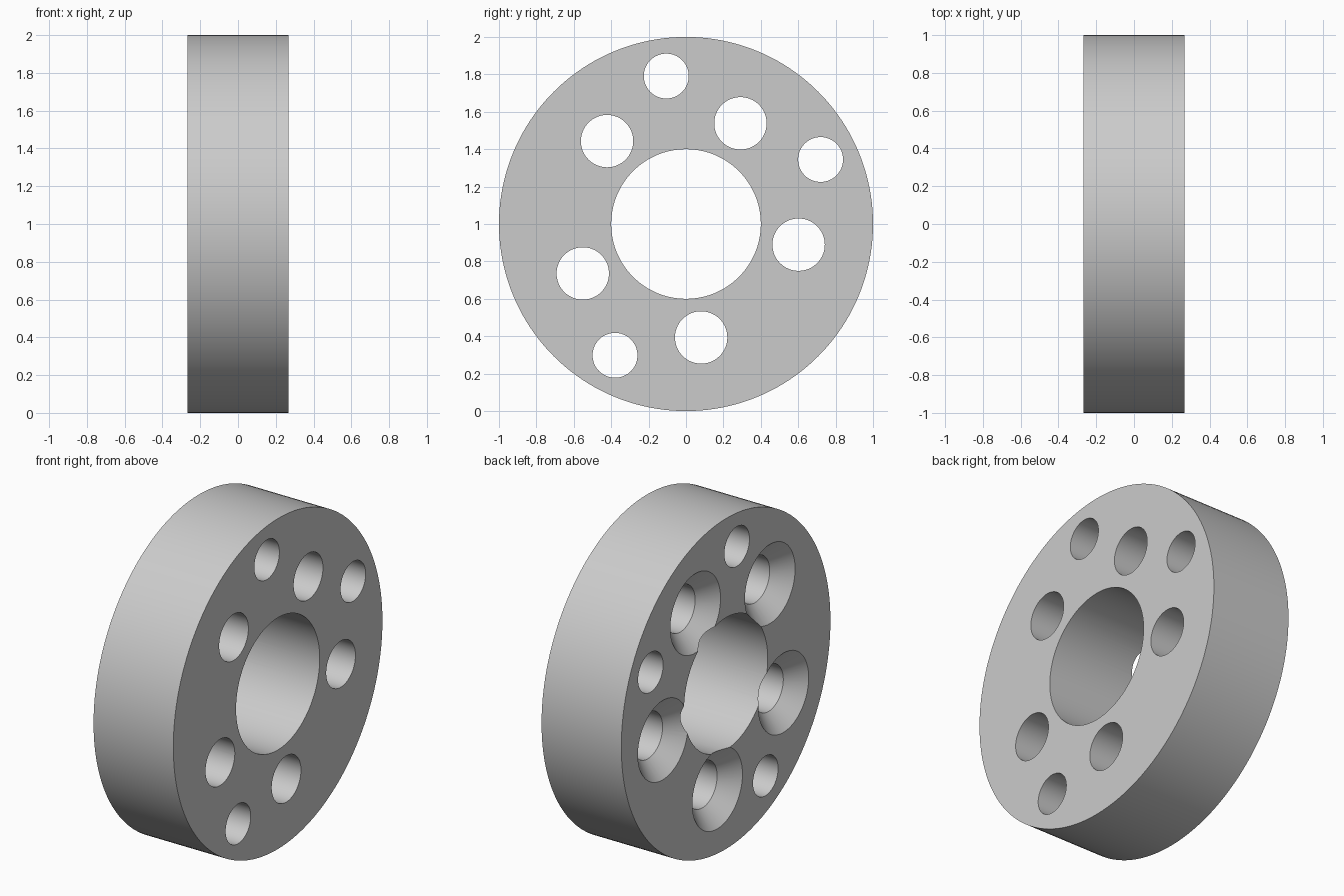
import bpy
import bmesh
from math import cos, sin, radians, pi

cube = bpy.data.objects.get("Cube")
if cube:
    bpy.data.objects.remove(cube, do_unlink=True)

HALF = 0.267      # half thickness along x
OVER = 0.1        # how far cutters reach past the faces

metal = bpy.data.materials.new("grey metal")
metal.use_nodes = True
metal.diffuse_color = (0.6, 0.6, 0.6, 1)
metal.node_tree.nodes["Principled BSDF"].inputs["Base Color"].default_value = (0.6, 0.6, 0.6, 1)


def turned(name, profile, y=0.0, z=1.0, sides=64):
    """Solid turned about an axis along x; profile lists (x, radius)."""
    bm = bmesh.new()
    rings = []
    for x, r in profile:
        rings.append([bm.verts.new((x, y + r * cos(2 * pi * i / sides), z + r * sin(2 * pi * i / sides)))
                      for i in range(sides)])
    for a, b in zip(rings, rings[1:]):
        for i in range(sides):
            j = (i + 1) % sides
            bm.faces.new((a[i], a[j], b[j], b[i]))
    bm.faces.new(rings[0])
    bm.faces.new(rings[-1])
    bmesh.ops.recalc_face_normals(bm, faces=bm.faces)
    mesh = bpy.data.meshes.new(name)
    bm.to_mesh(mesh)
    bm.free()
    mesh.materials.append(metal)
    obj = bpy.data.objects.new(name, mesh)
    bpy.context.collection.objects.link(obj)
    return obj


def on_circle(radius, degrees):
    a = radians(degrees)
    return radius * cos(a), 1 + radius * sin(a)


# Thick disc
disc = turned("spacer_disc", [(-HALF, 1), (HALF, 1)], sides=160)

# Central bore
cutters = [turned("bore_cutter", [(-HALF - OVER, 0.4), (HALF + OVER, 0.4)], sides=128)]

# Five bolt holes, countersunk on the -x side
sink = [(-HALF - OVER, 0.24 + OVER), (-HALF + 0.1, 0.14), (HALF + OVER, 0.14)]
for k in range(5):
    y, z = on_circle(0.612, 61.6 + 72 * k)
    cutters.append(turned("countersunk_cutter", sink, y, z))

# Three plain holes on the outer circle
for k in (0, 1, 3):
    y, z = on_circle(0.798, 25.6 + 72 * k)
    cutters.append(turned("plain_cutter", [(-HALF - OVER, 0.12), (HALF + OVER, 0.12)], y, z))

# Cut the holes and discard the cutters
bpy.ops.object.select_all(action="DESELECT")
bpy.context.view_layer.objects.active = disc
disc.select_set(True)
for cutter in cutters:
    mod = disc.modifiers.new("hole", "BOOLEAN")
    mod.operation = "DIFFERENCE"
    mod.solver = "EXACT"
    mod.object = cutter
    bpy.ops.object.modifier_apply(modifier=mod.name)
    bpy.data.objects.remove(cutter, do_unlink=True)

bpy.ops.object.shade_smooth_by_angle(angle=radians(30))
